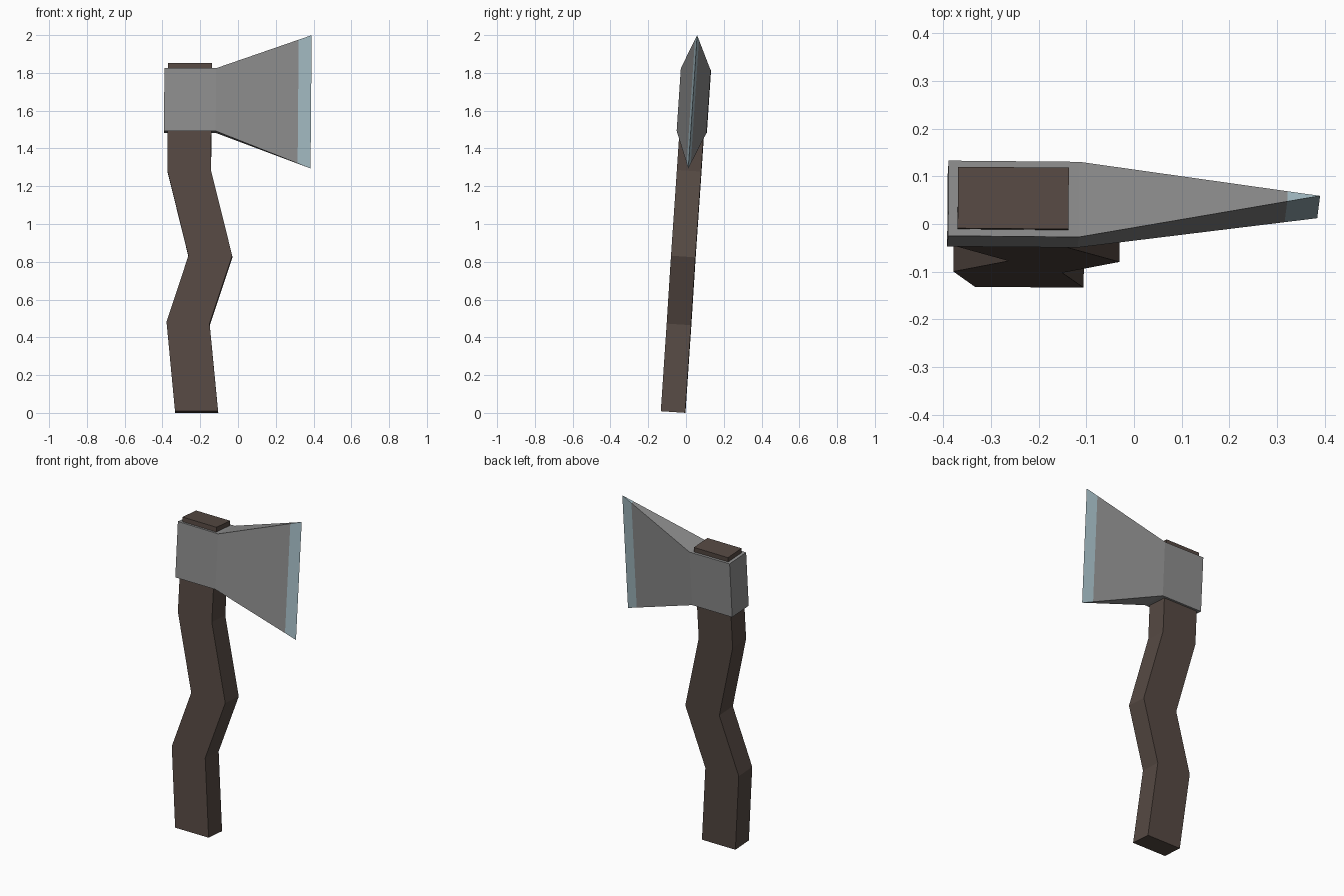
import bpy, bmesh, math
from mathutils import Matrix

if "Cube" in bpy.data.objects:
    bpy.data.objects.remove(bpy.data.objects["Cube"])


def material(name, rgb):
    m = bpy.data.materials.new(name)
    m.diffuse_color = (*rgb, 1.0)
    m.use_nodes = True
    m.node_tree.nodes["Principled BSDF"].inputs["Base Color"].default_value = m.diffuse_color
    return m


WOOD = material("dark wood", (0.092, 0.067, 0.056))
STEEL = material("grey steel", (0.27, 0.27, 0.27))
EDGE = material("sharpened edge", (0.37, 0.50, 0.55))

# The whole axe leans back slightly and is turned a touch about its own axis
LEAN = (Matrix.Translation((-0.24, -0.068, 0.0045))
        @ Matrix.Rotation(math.radians(-3.8), 4, 'X')
        @ Matrix.Rotation(math.radians(-0.5), 4, 'Z')
        @ Matrix.Translation((0.24, 0, 0)))


def loft(name, sections, mats, mat_rule=lambda i: 0):
    """Join four-cornered sections; the sides between i and i+1 get mat_rule(i)."""
    bm = bmesh.new()
    rings = [[bm.verts.new(p) for p in s] for s in sections]
    bm.faces.new(rings[0])
    bm.faces.new(rings[-1])
    for i, (a, b) in enumerate(zip(rings, rings[1:])):
        for k in range(4):
            j = (k + 1) % 4
            f = bm.faces.new((a[k], a[j], b[j], b[k]))
            f.material_index = mat_rule(i)
    # merge the zero-thickness cutting edge
    bmesh.ops.remove_doubles(bm, verts=bm.verts, dist=1e-5)
    bmesh.ops.recalc_face_normals(bm, faces=bm.faces)
    bm.transform(LEAN)
    mesh = bpy.data.meshes.new(name)
    bm.to_mesh(mesh)
    bm.free()
    for m in mats:
        mesh.materials.append(m)
    ob = bpy.data.objects.new(name, mesh)
    bpy.context.collection.objects.link(ob)
    return ob


# Handle: bent bar, (left x, left z, right x, right z) going up
T = 0.0645
path = [(-0.333, 0.0, -0.105, 0.0), (-0.378, 0.475, -0.15, 0.465),
        (-0.262, 0.825, -0.03, 0.825), (-0.374, 1.28, -0.143, 1.28),
        (-0.369, 1.848, -0.137, 1.848)]
loft("handle", [[(l, -T, zl), (r, -T, zr), (r, T, zr), (l, T, zl)]
                for l, zl, r, zr in path], [WOOD])


# Axe head: (bottom x, top x, bottom z, top z, half thickness) going right
def lerp(a, b, t):
    return tuple(p + (q - p) * t for p, q in zip(a, b))


poll = (-0.391, -0.389, 1.486, 1.821, 0.079)
cheek = (-0.118, -0.115, 1.486, 1.819, 0.079)
tip = (0.384, 0.390, 1.292, 1.999, 0.0)
stations = [poll, cheek, lerp(cheek, tip, 0.864), tip]
loft("axe_head", [[(xb, -h, zb), (xb, h, zb), (xt, h, zt), (xt, -h, zt)]
                  for xb, xt, zb, zt, h in stations],
     [STEEL, EDGE], lambda i: 1 if i == 2 else 0)
